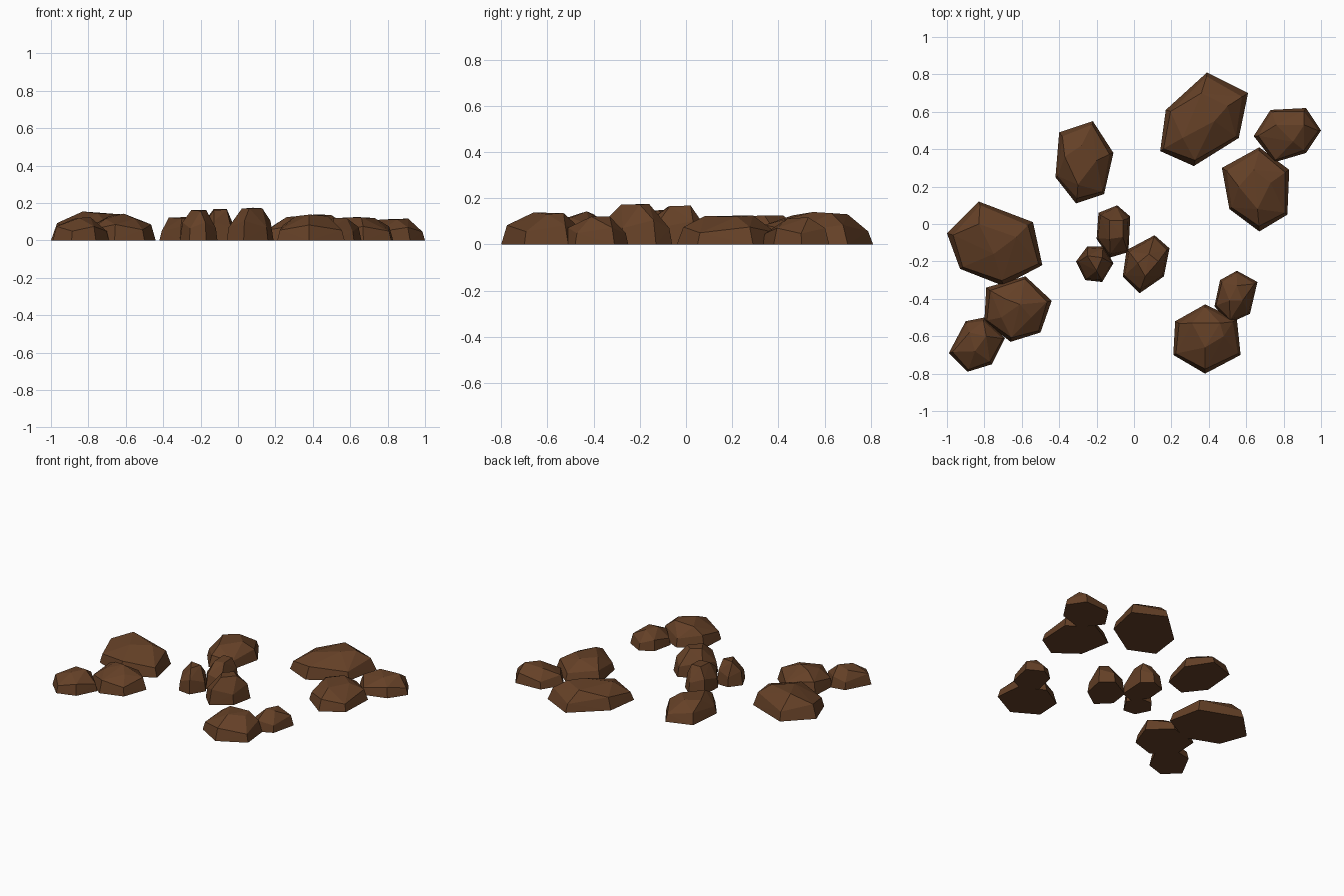
import bpy, bmesh

brown = bpy.data.materials.new("earth_brown")
brown.diffuse_color = (0.13, 0.052, 0.02, 1)


def rock(name, outline, crown):
    """Faceted boulder: ground outline, steep shoulder ring, crown points, wrapped in a hull."""
    n = len(outline)
    cx = sum(p[0] for p in outline) / n
    cy = sum(p[1] for p in outline) / n
    h = max(p[2] for p in crown)
    bm = bmesh.new()
    for i, (x, y) in enumerate(outline):
        bm.verts.new((x, y, 0))
        s, f = ((0.92, 0.4), (0.87, 0.6))[i % 2]
        bm.verts.new((cx + (x - cx) * s, cy + (y - cy) * s, h * f))
    for p in crown:
        bm.verts.new(p)
    bmesh.ops.convex_hull(bm, input=bm.verts[:])
    for v in [v for v in bm.verts if not v.link_faces]:
        bm.verts.remove(v)
    bmesh.ops.recalc_face_normals(bm, faces=bm.faces[:])
    mesh = bpy.data.meshes.new(name)
    bm.to_mesh(mesh)
    bm.free()
    mesh.materials.append(brown)
    bpy.context.collection.objects.link(bpy.data.objects.new(name, mesh))


# left cluster
rock("left_large_rock",
     [(-.83, .12), (-.54, .01), (-.49, -.22), (-.70, -.33), (-.93, -.24), (-1, -.05)],
     [(-.83, 0, .155), (-.63, -.07, .14), (-.75, -.16, .145)])
rock("left_medium_rock",
     [(-.58, -.28), (-.44, -.41), (-.50, -.58), (-.66, -.63), (-.80, -.52), (-.79, -.34)],
     [(-.61, -.43, .143), (-.55, -.50, .115), (-.71, -.5, .115), (-.69, -.40, .13)])
rock("left_small_rock",
     [(-.90, -.52), (-.80, -.50), (-.69, -.61), (-.76, -.75), (-.89, -.79), (-.99, -.69)],
     [(-.88, -.58, .115), (-.79, -.6, .125), (-.85, -.68, .12)])

# front right cluster
rock("front_medium_rock",
     [(.38, -.43), (.55, -.51), (.57, -.70), (.38, -.80), (.21, -.70), (.22, -.52)],
     [(.31, -.53, .13), (.46, -.53, .135), (.48, -.60, .13), (.38, -.66, .138)])
rock("front_small_rock",
     [(.55, -.25), (.66, -.31), (.62, -.48), (.51, -.53), (.43, -.44), (.46, -.30)],
     [(.55, -.33, .12), (.58, -.41, .12), (.51, -.41, .12)])

# tall middle stones
rock("middle_right_stone",
     [(.11, -.06), (.19, -.13), (.16, -.28), (.03, -.37), (-.06, -.28), (-.04, -.14)],
     [(.08, -.16, .175), (.13, -.20, .172), (.02, -.21, .17), (.06, -.28, .172)])
rock("middle_back_stone",
     [(-.09, .10), (-.02, .04), (-.03, -.15), (-.13, -.18), (-.20, -.08), (-.19, .06)],
     [(-.13, .02, .168), (-.06, .02, .168), (-.13, -.08, .162), (-.06, -.07, .165)])
rock("middle_left_stone",
     [(-.25, -.12), (-.16, -.12), (-.11, -.21), (-.17, -.31), (-.26, -.30), (-.31, -.20)],
     [(-.25, -.17, .162), (-.17, -.18, .162), (-.20, -.25, .158)])

# back rocks
rock("back_left_rock",
     [(-.22, .55), (-.11, .38), (-.16, .16), (-.31, .11), (-.42, .25), (-.40, .49)],
     [(-.28, .42, .125), (-.20, .34, .125), (-.30, .21, .12), (-.37, .36, .122)])
rock("back_large_rock",
     [(.39, .81), (.61, .70), (.56, .46), (.32, .31), (.14, .39), (.17, .61)],
     [(.36, .70, .13), (.50, .63, .135), (.43, .55, .14), (.26, .46, .125)])
rock("right_medium_rock",
     [(.67, .41), (.83, .29), (.82, .05), (.67, -.04), (.51, .08), (.47, .30)],
     [(.64, .29, .125), (.73, .22, .12), (.66, .08, .122), (.56, .20, .122)])
rock("right_small_rock",
     [(.73, .61), (.92, .62), (1, .50), (.92, .38), (.75, .33), (.64, .47)],
     [(.76, .53, .112), (.91, .53, .117), (.85, .44, .112)])
